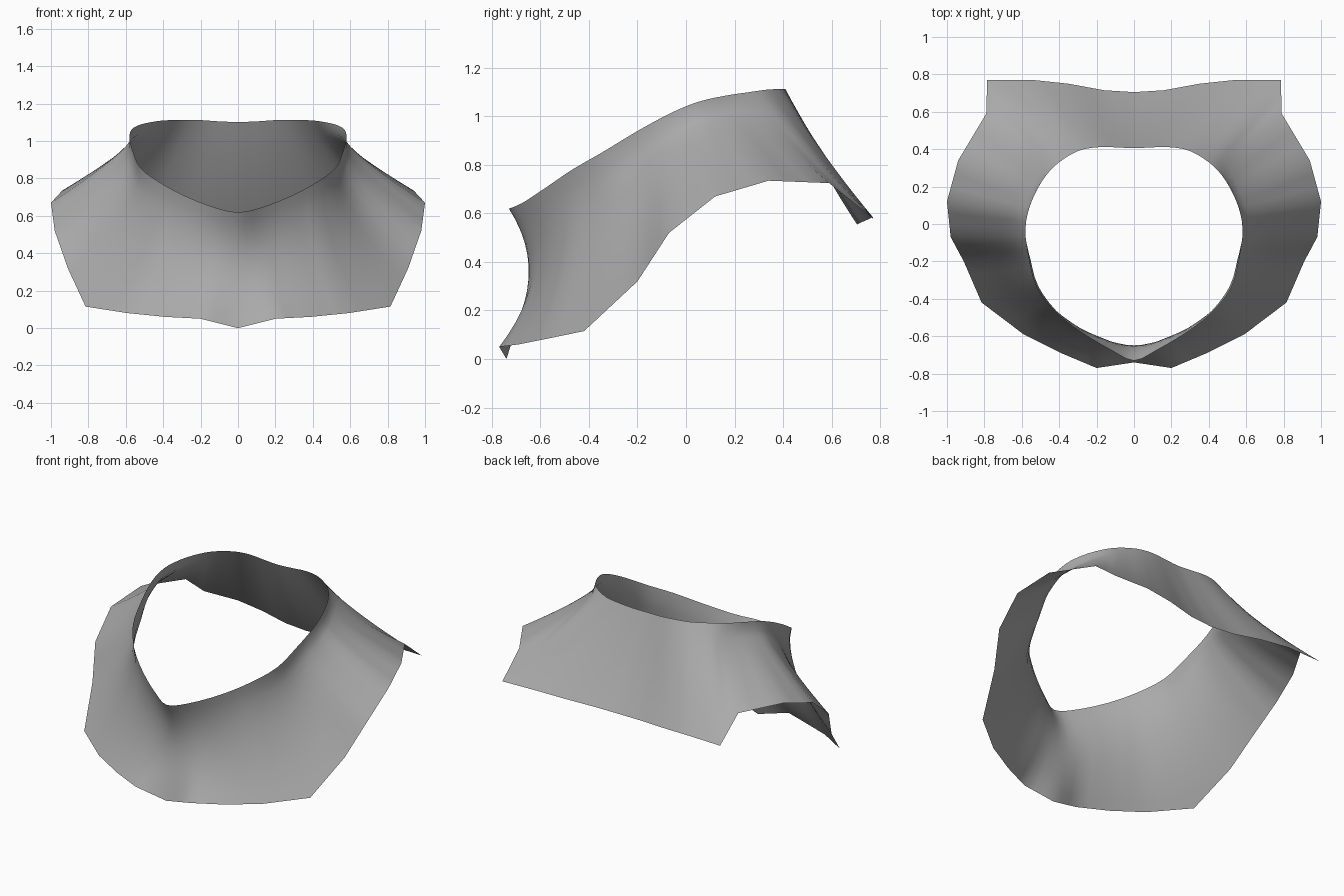
import bpy, bmesh
from mathutils import Vector

if "Cube" in bpy.data.objects:
    bpy.data.objects.remove(bpy.data.objects["Cube"])

# Right half of the neck opening and of the hem, front centre to back centre
NECK = [(0, -.73, .62), (.12, -.675, .643), (.28, -.58, .705), (.42, -.47, .78),
        (.52, -.34, .855), (.56, -.2, .94), (.58, -.06, 1.015), (.57, .05, 1.06),
        (.53, .16, 1.085), (.47, .26, 1.10), (.40, .33, 1.11), (.30, .39, 1.113),
        (.2, .41, 1.112), (.1, .41, 1.105), (0, .405, 1.102)]
HEM = [(0, -.74, .0), (.2, -.77, .05), (.39, -.69, .06), (.59, -.59, .08),
       (.815, -.42, .115), (.91, -.2, .32), (.98, -.07, .52), (1, .12, .67),
       (.94, .34, .735), (.79, .59, .725), (.785, .77, .58), (.54, .77, .585),
       (.35, .75, .575), (.16, .715, .56), (0, .705, .555)]
# How far each column sags inward, and how near the neck (under 1) the sag peaks
SAG = [.105, .093, .072, .063, .075, .064, .045, .038, .038, .027, .016, .01, .01, .01, .01]
SKEW = [1, 1, 1, .9, .8, .7, .6, .5, .5, .6, .8, 1, 1, 1, 1]
STEPS, ROWS = 3, 12


def smooth_point(pts, i, t):
    """Catmull-Rom point, mirrored across x = 0 at both ends."""
    def get(k):
        if k < 0 or k >= len(pts):
            k = -k if k < 0 else 2 * (len(pts) - 1) - k
            return Vector((-pts[k][0], pts[k][1], pts[k][2]))
        return Vector(pts[k])
    a, b, c, d = (get(i + k) for k in (-1, 0, 1, 2))
    return .5 * (2 * b + (c - a) * t + (2 * a - 5 * b + 4 * c - d) * t ** 2
                 + (3 * b - a - 3 * c + d) * t ** 3)


def column(i, t):
    """Points from neck to hem."""
    j = min(i + 1, len(NECK) - 1)
    top = smooth_point(NECK, i, t) if t else Vector(NECK[i])
    edge = Vector(HEM[i]).lerp(Vector(HEM[j]), t)
    # The notch at the front centre only shapes the last rows
    full = edge + Vector((0, -.04, .04)) * (1 - t if i == 0 else 0)
    sag = SAG[i] * (1 - t) + SAG[j] * t
    skew = SKEW[i] * (1 - t) + SKEW[j] * t
    mid = (top + edge) / 2
    inward = Vector((-mid.x, -.05 - mid.y, 0)).normalized()
    inward.z = -.5 * min(1, max(0, (mid.y + .6) / .5))
    if i >= 6:
        inward.z = -.8
    pts = []
    for r in range(ROWS + 1):
        u = r / ROWS
        v = u ** skew
        pts.append(top.lerp(full.lerp(edge, u ** 5), u) + inward * sag * 4 * v * (1 - v))
    return pts


# Collar sheet
bm = bmesh.new()
cols = [column(i, s / STEPS) for i in range(len(NECK) - 1) for s in range(STEPS)]
cols.append(column(len(NECK) - 1, 0))
grid = [[bm.verts.new(p) for p in c] for c in cols]
for a, b in zip(grid, grid[1:]):
    for r in range(ROWS):
        bm.faces.new((a[r], a[r + 1], b[r + 1], b[r]))
# Mirrored half
geom = bm.verts[:] + bm.edges[:] + bm.faces[:]
bmesh.ops.mirror(bm, geom=geom, axis='X', merge_dist=.0005)
bmesh.ops.remove_doubles(bm, verts=bm.verts[:], dist=.0005)
bmesh.ops.recalc_face_normals(bm, faces=bm.faces[:])
if sum(f.normal.dot(f.calc_center_median()) for f in bm.faces) < 0:
    bmesh.ops.reverse_faces(bm, faces=bm.faces[:])
for f in bm.faces:
    f.smooth = True

mesh = bpy.data.meshes.new("collar")
bm.to_mesh(mesh)
bm.free()
collar = bpy.data.objects.new("collar", mesh)
bpy.context.collection.objects.link(collar)

grey = bpy.data.materials.new("grey cloth")
grey.diffuse_color = (.4, .4, .4, 1)
grey.use_nodes = True
grey.node_tree.nodes["Principled BSDF"].inputs["Base Color"].default_value = grey.diffuse_color
mesh.materials.append(grey)
